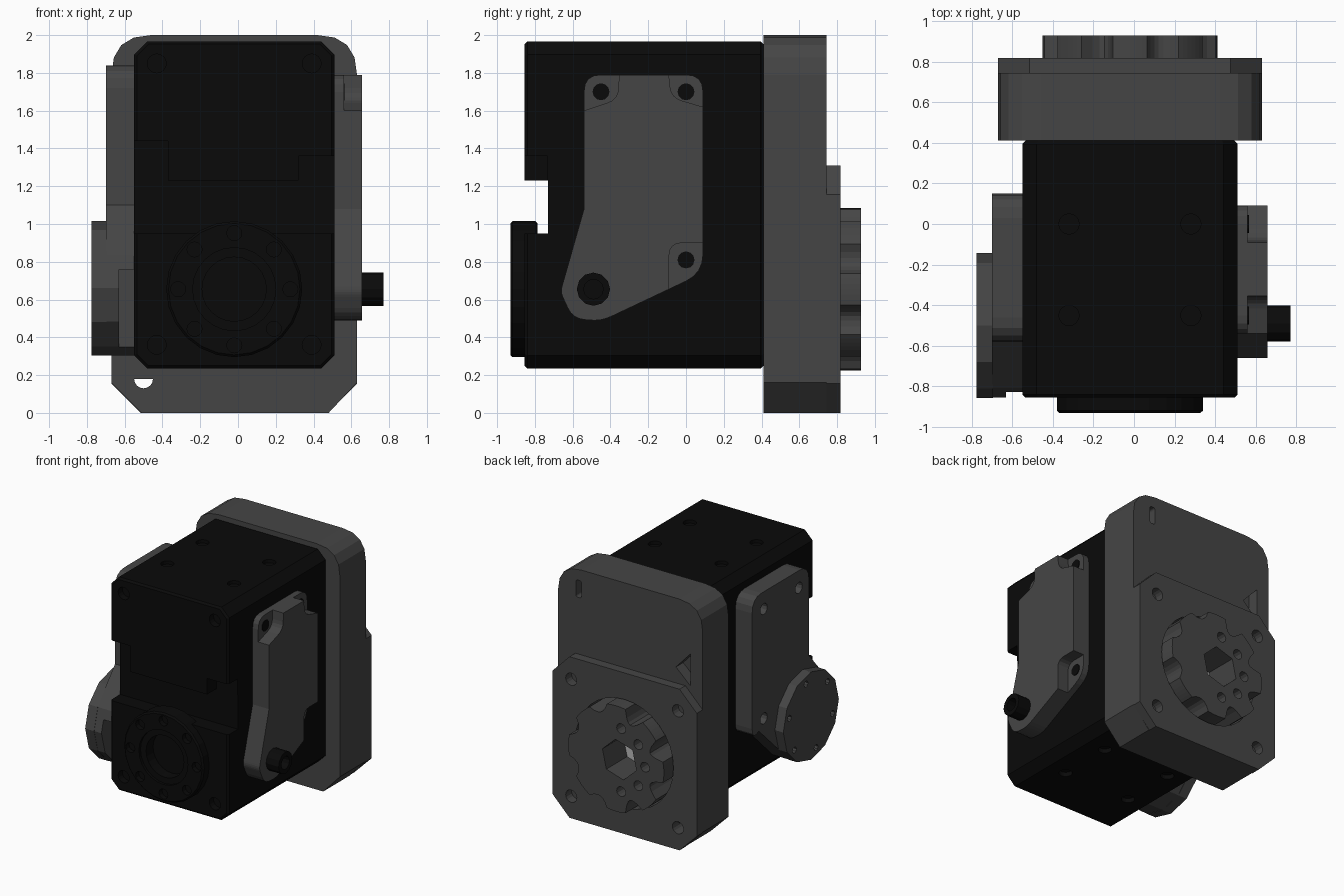
import bpy, bmesh
from math import sin, cos, pi, radians
from mathutils import Vector

if "Cube" in bpy.data.objects:
    bpy.data.objects.remove(bpy.data.objects["Cube"])


def material(name, v):
    m = bpy.data.materials.new(name)
    m.diffuse_color = (v, v, v, 1)
    m.use_nodes = True
    m.node_tree.nodes["Principled BSDF"].inputs["Base Color"].default_value = m.diffuse_color
    return m


BLACK, GREY, LIGHT = material("black", 0.003), material("dark_grey", 0.06), material("light_grey", 0.5)
MAP = {"x": lambda u, v, t: (t, u, v), "y": lambda u, v, t: (u, t, v), "z": lambda u, v, t: (u, v, t)}


def prism(name, pts, axis, a, b, mat=None):
    """Extrude a 2D outline along an axis from a to b."""
    bm = bmesh.new()
    lo = [bm.verts.new(MAP[axis](u, v, a)) for u, v in pts]
    hi = [bm.verts.new(MAP[axis](u, v, b)) for u, v in pts]
    bm.faces.new(lo)
    bm.faces.new(hi[::-1])
    n = len(pts)
    for i in range(n):
        bm.faces.new((lo[i], lo[(i + 1) % n], hi[(i + 1) % n], hi[i]))
    bmesh.ops.recalc_face_normals(bm, faces=bm.faces)
    me = bpy.data.meshes.new(name)
    bm.to_mesh(me)
    bm.free()
    ob = bpy.data.objects.new(name, me)
    bpy.context.collection.objects.link(ob)
    if mat:
        me.materials.append(mat)
    return ob


def circle(u, v, r, n=16, start=0.0):
    return [(u + r * cos(start + 2 * pi * i / n), v + r * sin(start + 2 * pi * i / n)) for i in range(n)]


def rect(u0, v0, u1, v1):
    return [(u0, v0), (u1, v0), (u1, v1), (u0, v1)]


def chamfered(u0, v0, u1, v1, c):
    return [(u0 + c, v0), (u1 - c, v0), (u1, v0 + c), (u1, v1 - c),
            (u1 - c, v1), (u0 + c, v1), (u0, v1 - c), (u0, v0 + c)]


def rounded(corners, seg=4):
    """Outline from (u, v, radius) corners."""
    out, n = [], len(corners)
    for i, (u, v, r) in enumerate(corners):
        p = Vector((u, v))
        if r == 0:
            out.append((u, v))
            continue
        a = p + (Vector(corners[i - 1][:2]) - p).normalized() * r
        b = p + (Vector(corners[(i + 1) % n][:2]) - p).normalized() * r
        for k in range(seg + 1):
            t = k / seg
            out.append(tuple(a * (1 - t) ** 2 + p * 2 * t * (1 - t) + b * t * t))
    return out


def bake(ob):
    me = bpy.data.meshes.new_from_object(ob.evaluated_get(bpy.context.evaluated_depsgraph_get()))
    ob.modifiers.clear()
    ob.data = me


def bevel(ob, width):
    m = ob.modifiers.new("bevel", "BEVEL")
    m.width, m.segments, m.limit_method, m.angle_limit = width, 1, "ANGLE", radians(60)
    bake(ob)


def cut(ob, *cuts):
    """Subtract prisms given as (outline, axis, a, b)."""
    for c in cuts:
        tool = prism("cutter", *c)
        m = ob.modifiers.new("cut", "BOOLEAN")
        m.operation, m.solver, m.object = "DIFFERENCE", "EXACT", tool
        bake(ob)
        bpy.data.objects.remove(tool)


CX, CZ = -0.02, 0.655

# Main body with front notch and screw holes
body = prism("gearbox_body", chamfered(-0.55, 0.235, 0.51, 1.967, 0.07), "y", -0.855, 0.41, BLACK)
bevel(body, 0.015)
cut(body,
    (rect(-1, 0.95, 1, 1.23), "y", -1, -0.73),
    (rect(0.32, 1.1, 1, 1.36), "y", -1, -0.732),
    (rect(-1, 1.1, -0.37, 1.44), "y", -1, -0.732),
    (circle(CX, CZ, 0.17, 24), "y", -1, -0.82))
for x in (-0.43, 0.39):
    for z in (0.36, 1.85):
        cut(body, (circle(x, z, 0.05), "y", -1, -0.80))
for x in (-0.32, 0.28):
    for y in (-0.45, 0.0):
        cut(body, (circle(x, y, 0.05), "z", 1.94, 2.1), (circle(x, y, 0.05), "z", 0.1, 0.27))

# Round front boss with ring of holes
boss = prism("front_boss", circle(CX, CZ, 0.36, 24), "y", -0.93, -0.785, BLACK)
bevel(boss, 0.012)
cut(boss, (circle(CX, CZ, 0.22, 24), "y", -1, -0.91), (circle(CX, CZ, 0.17, 24), "y", -1, -0.82))
for u, v in circle(CX, CZ, 0.297, 8):
    cut(boss, (circle(u, v, 0.04, 12), "y", -1, -0.89))

# Tall rear flange
flange = prism("rear_flange", rounded([(-0.51, 0, 0), (0.48, 0, 0), (0.63, 0.16, 0), (0.63, 2, 0.21),
                                       (-0.67, 2, 0.21), (-0.67, 0.16, 0)]), "y", 0.41, 0.743, GREY)
half_hole = [(u, v) for u, v in circle(-0.5, 0.18, 0.05) if v < 0.19]
cut(flange,
    (circle(CX, CZ, 0.44, 32), "y", 0.5, 1),
    (half_hole[-1:] + half_hole[:-1], "y", 0.3, 1),
    (rounded([(0.42, 1.77, 0.02), (0.47, 1.77, 0.02), (0.47, 1.91, 0.02), (0.42, 1.91, 0.02)]), "y", 0.6, 1),
    ([(-0.56, 1.32), (-0.56, 1.58), (-0.43, 1.44)], "y", 0.65, 1))

# Chamfered square output plate
plate = prism("output_plate", chamfered(-0.67, 0.0, 0.63, 1.31, 0.155), "y", 0.743, 0.818, GREY)
cut(plate, (circle(CX, CZ, 0.44, 32), "y", 0.6, 1))
for sx in (-1, 1):
    for sz in (-1, 1):
        cut(plate, (circle(CX + sx * 0.48, CZ + sz * 0.475, 0.05), "y", 0.6, 1))

# Pale bearing surface behind the output wheel
prism("bearing_face", circle(CX, CZ, 0.435, 32), "y", 0.49, 0.66, LIGHT)

# Scalloped output wheel, with deeper scallops on one side
outline = []
for i in range(96):
    a = 2 * pi * i / 96
    r = 0.43 - (0.10 if cos(a) < -0.1 else 0.06) * max(0, -cos(8 * a)) ** 0.7
    outline.append((CX + r * cos(a), CZ + r * sin(a)))
wheel = prism("output_wheel", outline, "y", 0.5, 0.927, GREY)
cut(wheel, (circle(CX - 0.03, CZ, 0.16, 6, 0.3), "y", 0.62, 1))
for k in range(5):
    a = radians(100 + 40 * k)
    cut(wheel, (circle(CX + 0.26 * cos(a), CZ + 0.26 * sin(a), 0.04, 12), "y", 0.8, 1))

# Right side cover with recessed screw lugs
arm = prism("right_cover", rounded([(-0.54, 1.08, 0), (-0.54, 1.79, 0.09), (0.09, 1.79, 0.09), (0.09, 0.74, 0.1),
                                    (-0.45, 0.485, 0.06), (-0.60, 0.50, 0.06), (-0.665, 0.64, 0.03)]),
            "x", 0.50, 0.657, GREY)
lugs = [[(-0.7, 1.60, 0), (-0.54, 1.60, 0), (-0.36, 1.66, 0.06), (-0.35, 1.9, 0), (-0.7, 1.9, 0)],
        [(0.2, 1.60, 0), (0.09, 1.62, 0), (-0.08, 1.67, 0.06), (-0.1, 1.9, 0), (0.2, 1.9, 0)],
        [(0.2, 0.90, 0), (-0.09, 0.90, 0.07), (-0.09, 0.6, 0), (0.2, 0.6, 0)]]
for lug in lugs:
    cut(arm, (rounded(lug), "x", 0.56, 0.8))
HOLES = [(-0.45, 1.70), (0.0, 1.70), (0.0, 0.81)]
for i, (y, z) in enumerate(HOLES):
    prism(f"right_screw_{i}", circle(y, z, 0.045, 12), "x", 0.53, 0.565, BLACK)

# Hollow connector on the right cover
conn = prism("side_connector", circle(-0.49, CZ, 0.088, 12), "x", 0.60, 0.77, BLACK)
cut(conn, (circle(-0.49, CZ, 0.052, 12), "x", 0.66, 0.9))

# Left side cover blending into a round lower housing
arc = [(-0.5 + 0.355 * cos(radians(a)), 0.66 + 0.355 * sin(radians(a))) for a in range(-30, -211, -30)]
left = prism("left_cover", rounded([(-0.58, 1.10, 0), (-0.58, 1.84, 0.12), (0.15, 1.84, 0.12), (0.15, 0.68, 0.1)])
             + arc, "x", -0.70, -0.54, GREY)
cut(left, (rect(-1, 0.2, -0.66, 0.76), "x", -0.63, -0.5))
for y, z in HOLES:
    cut(left, (circle(y, z, 0.045, 12), "x", -0.8, -0.64))

# Round cap on the left housing
cap = prism("left_cap", circle(-0.5, 0.66, 0.357, 12), "x", -0.775, -0.695, GREY)
for u, v in circle(-0.5, 0.66, 0.29, 6, 0.3):
    cut(cap, (circle(u, v, 0.025, 8), "x", -0.9, -0.74))
